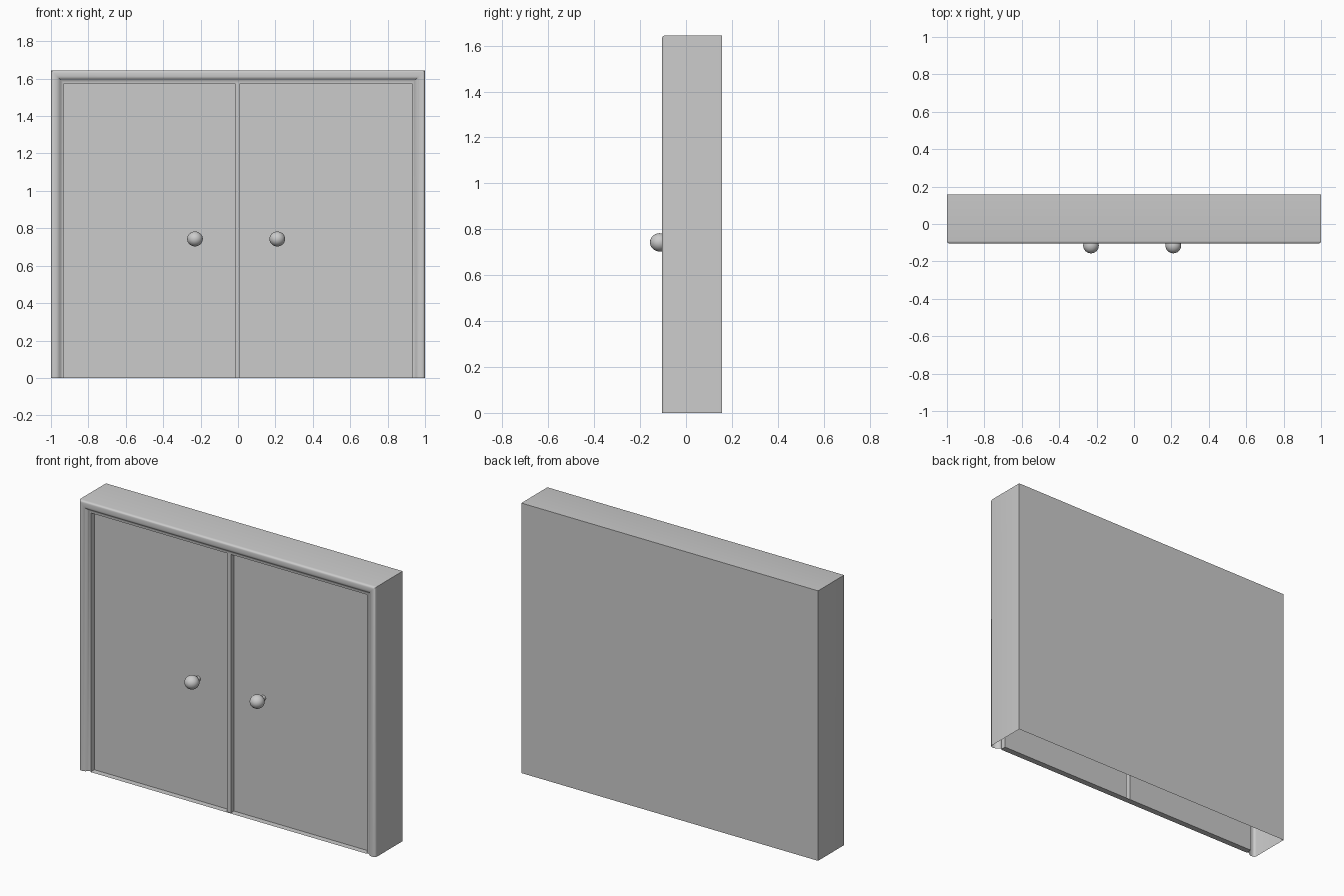
import bpy, bmesh, math

if "Cube" in bpy.data.objects:
    bpy.data.objects.remove(bpy.data.objects["Cube"])

HALF_W, TOP, BACK = 1.0, 1.645, 0.157
TRIM = 0.07                       # width of the front moulding
DOOR_Y, LIP_Y = -0.055, -0.085    # door face and moulding lip depths


def finish(name, bm, smooth=False):
    mesh = bpy.data.meshes.new(name)
    bm.to_mesh(mesh)
    bm.free()
    obj = bpy.data.objects.new(name, mesh)
    bpy.context.collection.objects.link(obj)
    if smooth:
        bpy.ops.object.select_all(action='DESELECT')
        obj.select_set(True)
        bpy.context.view_layer.objects.active = obj
        bpy.ops.object.shade_smooth_by_angle(angle=math.radians(35))
    return obj


def strips(bm, rows):
    """Join consecutive rows of points with quads."""
    vs = [[bm.verts.new(p) for p in r] for r in rows]
    for a, b in zip(vs, vs[1:]):
        for i in range(len(a) - 1):
            bm.faces.new((a[i], a[i + 1], b[i + 1], b[i]))
    return vs


def upright_sheet(name, plan, z0, z1):
    """Raise a plan line (x, y) into a vertical sheet facing the front."""
    bm = bmesh.new()
    strips(bm, [[(x, y, z) for x, y in plan] for z in (z0, z1)])
    return finish(name, bm)


# Cabinet shell: moulding profile (inset, y) mitred round sides and top
profile = [(0, BACK), (0, -0.09)]
for k in range(1, 5):
    a = math.radians(22.5 * k)
    profile.append((0.015 * (1 - math.cos(a)), -0.09 - 0.015 * math.sin(a)))
profile += [(0.028, -0.105), (0.036, -0.103), (0.043, -0.099), (0.049, -0.093),
            (0.055, -0.088), (0.062, LIP_Y), (TRIM, LIP_Y), (TRIM, DOOR_Y)]
path = [(-HALF_W, 0, 1, 0), (-HALF_W, TOP, 1, -1),
        (HALF_W, TOP, -1, -1), (HALF_W, 0, -1, 0)]
bm = bmesh.new()
rows = strips(bm, [[(x + dx * d, y, z + dz * d) for d, y in profile]
                   for x, z, dx, dz in path])
back = bm.faces.new([r[0] for r in rows])
bmesh.ops.recalc_face_normals(bm, faces=bm.faces[:])
back.normal_update()
if back.normal.y < 0:
    bmesh.ops.reverse_faces(bm, faces=bm.faces[:])
finish("cabinet_frame", bm, True)

# Two doors and the raised hollow post between them
INNER, HEAD = HALF_W - TRIM, TOP - TRIM
P0, P1 = -0.015, 0.012
upright_sheet("left_door", [(-INNER, DOOR_Y), (P0, DOOR_Y)], 0, HEAD)
upright_sheet("right_door", [(P1, DOOR_Y), (INNER, DOOR_Y)], 0, HEAD)
upright_sheet("centre_post", [(P0, DOOR_Y), (P0, LIP_Y), (P1, LIP_Y), (P1, DOOR_Y)], 0, HEAD)

# Threshold closing the recess at the floor
bm = bmesh.new()
strips(bm, [[(-INNER, y, 0), (INNER, y, 0)] for y in (-0.092, DOOR_Y)])
finish("threshold", bm)

# Round knobs on short stems
for side, x in (("left", -0.23), ("right", 0.21)):
    bpy.ops.mesh.primitive_uv_sphere_add(segments=24, ring_count=14, radius=0.042,
                                         location=(x, -0.115, 0.743))
    knob = bpy.context.object
    knob.name = side + "_knob"
    knob.scale.z = 0.95
    bpy.ops.object.shade_smooth_by_angle(angle=math.radians(40))
    bpy.ops.mesh.primitive_cylinder_add(vertices=16, radius=0.016, depth=0.03,
                                        end_fill_type='NOTHING',
                                        location=(x, -0.07, 0.743),
                                        rotation=(math.pi / 2, 0, 0))
    bpy.context.object.name = side + "_knob_stem"
    bpy.ops.object.shade_smooth_by_angle(angle=math.radians(40))
